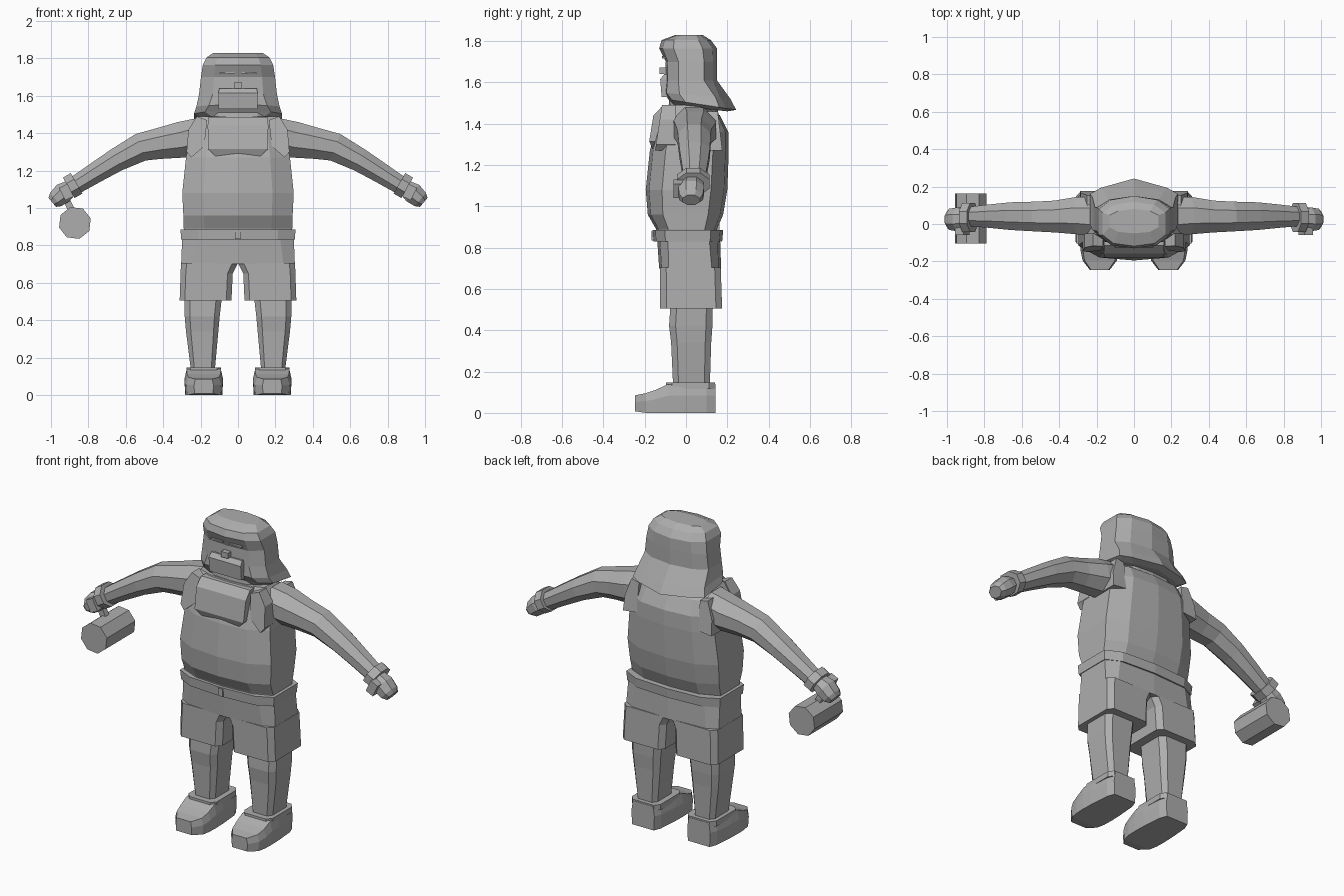
import bpy, bmesh, math
from mathutils import Vector, Matrix

mat = bpy.data.materials.new("plain grey")
mat.diffuse_color = (0.42, 0.42, 0.42, 1)


def finish(name, bm, mirror=False):
    bmesh.ops.recalc_face_normals(bm, faces=bm.faces)
    me = bpy.data.meshes.new(name)
    bm.to_mesh(me)
    bm.free()
    me.materials.append(mat)
    ob = bpy.data.objects.new(name, me)
    bpy.context.collection.objects.link(ob)
    if mirror:
        m = ob.modifiers.new("mirror", 'MIRROR')
        m.use_mirror_merge = False
    return ob


def loft(name, rings, mirror=False):
    """Skin a list of equal-length rings and cap both ends."""
    bm = bmesh.new()
    rows = [[bm.verts.new(p) for p in r] for r in rings]
    n = len(rows[0])
    for a, b in zip(rows, rows[1:]):
        for i in range(n):
            j = (i + 1) % n
            bm.faces.new((a[i], a[j], b[j], b[i]))
    bm.faces.new(rows[0])
    bm.faces.new(rows[-1])
    return finish(name, bm, mirror)


def ring(z, w, yf, yb, c=0.62, k=0.6, pf=0.08, pb=0.08, tilt=0.0, cx=0.0):
    """Ten-sided body section; pf/pb set how pointed front and back are."""
    m, h = (yf + yb) / 2, (yb - yf) / 2
    half = [(c * w, yf + pf * h), (w, m - k * h), (w, m + k * h), (c * w, yb - pb * h)]
    pts = [(0, yf)] + half + [(0, yb)] + [(-x, y) for x, y in reversed(half)]
    return [(cx + x, y, z + tilt * (y - m) / h) for x, y in pts]


def tube(name, path, n=8, mirror=True):
    """Path of (x, y, z, radius in the xz plane, radius along y)."""
    rings = []
    for i, (x, y, z, rn, ry) in enumerate(path):
        a, b = path[max(i - 1, 0)], path[min(i + 1, len(path) - 1)]
        d = Vector((b[0] - a[0], 0, b[2] - a[2])).normalized()
        nrm = Vector((-d.z, 0, d.x))
        rings.append([Vector((x, y, z)) + nrm * rn * math.cos(t) + Vector((0, ry * math.sin(t), 0))
                      for t in [2 * math.pi * (k + 0.5) / n for k in range(n)]])
    return loft(name, rings, mirror)


def box(name, c, s, angle=0, mirror=False):
    bm = bmesh.new()
    bmesh.ops.create_cube(bm, size=1, matrix=Matrix.Translation(c)
                          @ Matrix.Rotation(angle, 4, 'Y') @ Matrix.Diagonal((*s, 1)))
    return finish(name, bm, mirror)


def prism(name, outline, y0, y1, mirror=False):
    """Plate from an xz outline; y0/y1 are functions of z."""
    return loft(name, [[(x, f(z), z) for x, z in outline] for f in (y0, y1)], mirror)


# Torso
loft("torso", [
    ring(0.86, 0.285, -0.14, 0.14), ring(0.89, 0.29, -0.145, 0.15),
    ring(0.96, 0.292, -0.185, 0.18), ring(1.08, 0.298, -0.195, 0.20),
    ring(1.27, 0.278, -0.175, 0.207), ring(1.36, 0.262, -0.15, 0.205),
    ring(1.44, 0.245, -0.125, 0.165), ring(1.49, 0.21, -0.09, 0.10)])

# Bib under the chin
loft("bib", [[(x * s, y, z) for x, y in ((-1, yf), (1, yf), (1, 0), (-1, 0))]
             for s, yf, z in ((0.115, -0.16, 1.272), (0.16, -0.178, 1.315),
                              (0.162, -0.158, 1.44), (0.16, -0.115, 1.485))])

# Raised shoulder straps and armhole rims
prism("front_strap", [(0.165, 1.47), (0.18, 1.33), (0.25, 1.27), (0.275, 1.30), (0.265, 1.42), (0.22, 1.49)],
      lambda z: -0.145 + (z - 1.3) * 0.15, lambda z: -0.05, True)
prism("back_strap", [(0.20, 1.45), (0.20, 1.28), (0.29, 1.27), (0.285, 1.36), (0.25, 1.46)],
      lambda z: 0.08, lambda z: 0.175 - (z - 1.28) * 0.12, True)

# Shorts and belt
def leg_ring(z, x0, x1, y0, y1, c=0.3):
    m = (x0 + x1) / 2
    w, h, my = (x1 - x0) / 2, (y1 - y0) / 2, (y0 + y1) / 2
    unit = [(-1, -1 + c), (-1 + c, -1), (1 - c, -1), (1, -1 + c),
            (1, 1 - c), (1 - c, 1), (-1 + c, 1), (-1, 1 - c)]
    return [(m + w * u, my + h * v, z) for u, v in unit]

loft("shorts_leg", [
    leg_ring(0.505, 0.035, 0.312, -0.125, 0.175, 0.2), leg_ring(0.65, 0.028, 0.307, -0.125, 0.17, 0.2),
    leg_ring(0.705, 0.0, 0.305, -0.125, 0.168, 0.2)], True)
loft("shorts_hips", [ring(0.70, 0.304, -0.13, 0.17, 0.8, 0.7), ring(0.85, 0.298, -0.14, 0.165, 0.75, 0.65)])
loft("belt", [ring(0.83, 0.303, -0.158, 0.175, 0.7, 0.65), ring(0.885, 0.308, -0.162, 0.18, 0.7, 0.65)])
box("belt_buckle", (0, -0.158, 0.858), (0.03, 0.02, 0.045))

# Legs
loft("leg", [
    leg_ring(0.12, 0.125, 0.25, -0.062, 0.115), leg_ring(0.34, 0.105, 0.278, -0.072, 0.122),
    leg_ring(0.42, 0.098, 0.285, -0.082, 0.128), leg_ring(0.53, 0.085, 0.288, -0.075, 0.13)], True)

# Shoes, lofted from heel to toe
def shoe_ring(y, w, top, bottom=0.0):
    return [(0.183 + u * w, y, z) for u, z in
            ((-0.95, bottom), (0.95, bottom), (1, top * 0.6), (0.88, top), (-0.88, top), (-1, top * 0.6))]

loft("shoe", [
    shoe_ring(0.142, 0.075, 0.14), shoe_ring(0.10, 0.092, 0.14), shoe_ring(-0.02, 0.102, 0.14),
    shoe_ring(-0.09, 0.104, 0.138), shoe_ring(-0.145, 0.102, 0.112),
    shoe_ring(-0.195, 0.092, 0.095), shoe_ring(-0.247, 0.052, 0.085, 0.008)], True)
loft("shoe_collar", [leg_ring(z, 0.09, 0.276, -0.098, 0.14, 0.25) for z in (0.115, 0.148)], True)

# Arms, cuffs and hands
tube("arm", [
    (0.20, 0.04, 1.395, 0.095, 0.115), (0.30, 0.045, 1.365, 0.105, 0.108),
    (0.42, 0.04, 1.345, 0.09, 0.092), (0.52, 0.04, 1.325, 0.082, 0.086),
    (0.65, 0.042, 1.257, 0.068, 0.08), (0.76, 0.042, 1.19, 0.06, 0.068),
    (0.88, 0.04, 1.115, 0.052, 0.055)])
tube("cuff", [(0.863, 0.035, 1.132, 0.068, 0.085), (0.905, 0.035, 1.108, 0.068, 0.085)])
tube("hand", [
    (0.89, 0.03, 1.112, 0.045, 0.055), (0.935, 0.025, 1.08, 0.06, 0.068),
    (0.975, 0.025, 1.045, 0.05, 0.062), (0.993, 0.025, 1.03, 0.034, 0.045)])
box("thumb", (0.918, -0.035, 1.085), (0.05, 0.05, 0.075), 0.45, True)

# Mallet in the right hand
box("mallet_handle", (-0.915, 0.03, 1.04), (0.035, 0.035, 0.17), -0.45)
loft("mallet_head", [[(-0.872 + r * math.cos(t), y, 0.92 + r * math.sin(t))
                      for t in [math.pi * (2 * k + 0.7) / 8 for k in range(8)]]
                     for y, r in ((-0.103, 0.088), (0.163, 0.088))])

# Hooded head with flared, pointed back hem
loft("hood", [
    ring(1.475, 0.20, -0.07, 0.20, 0.7, 0.5, 0.1, 0.3, -0.015),
    ring(1.492, 0.235, -0.085, 0.243, 0.75, 0.5, 0.1, 0.3, -0.025),
    ring(1.535, 0.222, -0.103, 0.215, 0.7, 0.55, 0.05, 0.3, -0.015),
    ring(1.61, 0.208, -0.10, 0.15, 0.65, 0.5, 0.08, 0.15),
    ring(1.70, 0.198, -0.098, 0.15, 0.65, 0.5, 0.08, 0.15),
    ring(1.765, 0.188, -0.13, 0.15, 0.65, 0.5, 0.12, 0.15),
    ring(1.805, 0.168, -0.118, 0.12, 0.65, 0.5, 0.12, 0.15),
    ring(1.83, 0.13, -0.05, 0.08, 0.65, 0.5, 0.12, 0.15)])
loft("neck", [ring(1.44, 0.17, -0.09, 0.16), ring(1.52, 0.17, -0.08, 0.14)])

# Face: beard block, nose and narrow eyes
loft("beard", [[(x * s, y, z) for x, y in ((-1, yf), (1, yf), (1, -0.05), (-1, -0.05))]
               for s, yf, z in ((0.105, -0.118, 1.53), (0.105, -0.125, 1.615), (0.10, -0.105, 1.64))])
box("nose", (0, -0.105, 1.656), (0.045, 0.045, 0.032))
box("eye", (0.06, -0.105, 1.722), (0.08, 0.02, 0.009), 0.06, True)
